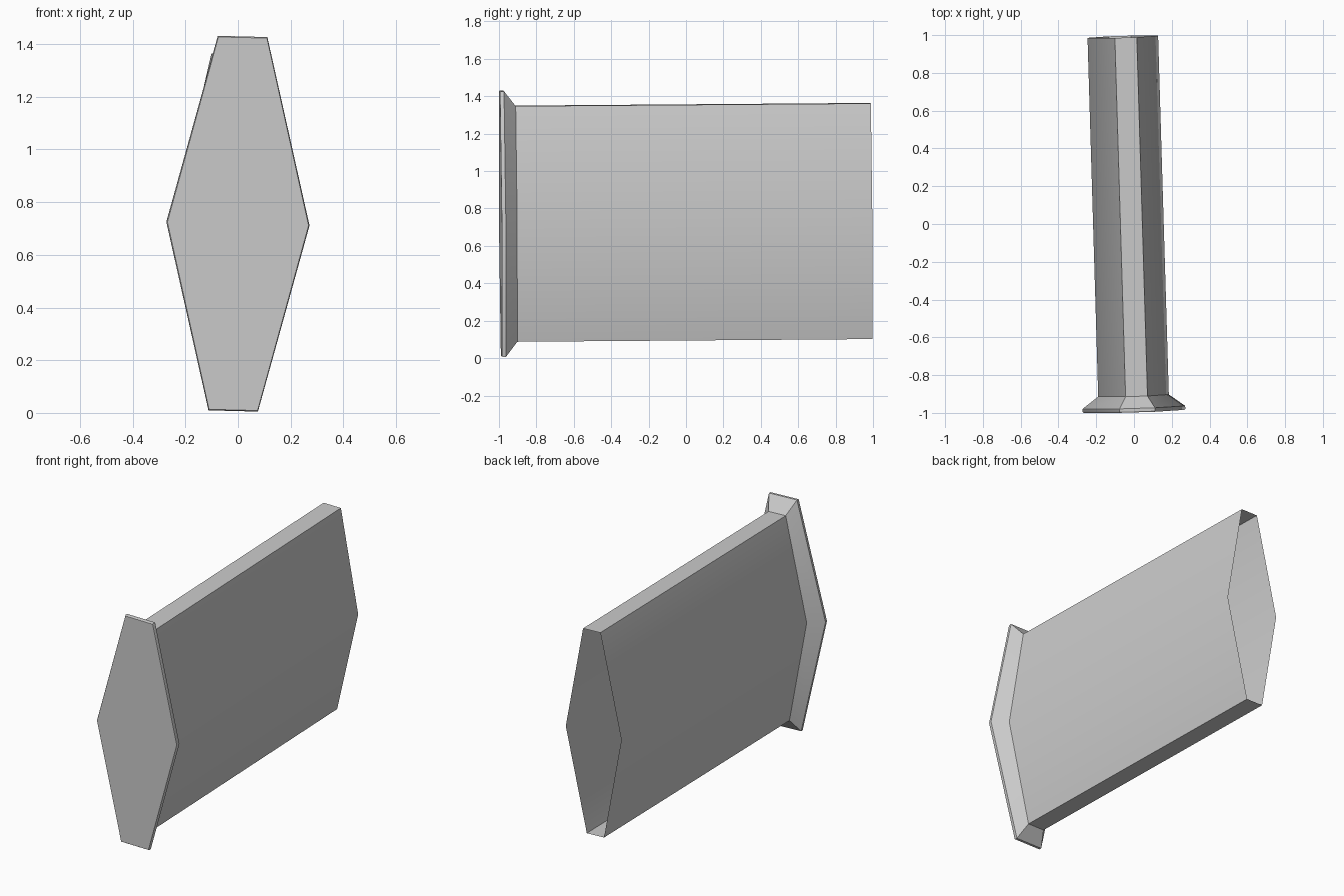
import bpy, bmesh
from mathutils import Euler, Vector

cube = bpy.data.objects.get("Cube")
if cube:
    bpy.data.objects.remove(cube, do_unlink=True)

grey = bpy.data.materials.new("plain grey")
grey.use_nodes = True
colour = (0.6, 0.6, 0.6, 1)
grey.diffuse_color = colour
grey.node_tree.nodes["Principled BSDF"].inputs["Base Color"].default_value = colour

TILT = Euler((0.0076, 0.025, 0.03))       # the whole part leans slightly
ORIGIN = Vector((0, -0.992, 0.718))       # centre of the front plate


def hexagon(bm, y, half_width, half_height, half_top):
    """Ring of six points: flat top and bottom, pointed sides."""
    outline = [(-half_top, half_height), (half_top, half_height), (half_width, 0),
               (half_top, -half_height), (-half_top, -half_height), (-half_width, 0)]
    return [bm.verts.new((x, y, z)) for x, z in outline]


def hex_shell(name, sections, cap_front=False):
    """Loft hexagons from front to back, leaving the back open."""
    bm = bmesh.new()
    rings = [hexagon(bm, *s) for s in sections]
    for a, b in zip(rings, rings[1:]):
        for i in range(6):
            j = (i + 1) % 6
            bm.faces.new((a[i], b[i], b[j], a[j]))
    if cap_front:
        bm.faces.new(rings[0])
    bm.normal_update()
    # face normals point outwards, away from the axis
    for f in bm.faces:
        c = f.calc_center_median()
        out = Vector((0, -1, 0)) if len(f.verts) == 6 else Vector((c.x, 0, c.z))
        if f.normal.dot(out) < 0:
            f.normal_flip()
    mesh = bpy.data.meshes.new(name)
    bm.to_mesh(mesh)
    bm.free()
    mesh.materials.append(grey)
    obj = bpy.data.objects.new(name, mesh)
    bpy.context.collection.objects.link(obj)
    obj.location = ORIGIN
    obj.rotation_euler = TILT
    bpy.ops.object.select_all(action="DESELECT")
    obj.select_set(True)
    bpy.context.view_layer.objects.active = obj
    bpy.ops.object.shade_smooth_by_angle(angle=0.55)
    return obj


TUBE = (0.187, 0.63, 0.058)
RIM = (0.272, 0.711, 0.094)

# flared front plate with a thin chamfered rim
hex_shell("front_flange", [(0, 0.268, 0.707, 0.092), (0.006, *RIM),
                           (0.021, *RIM), (0.084, *TUBE)], cap_front=True)
# long thin-walled tube, open at the back
hex_shell("hollow_body", [(0.084, *TUBE), (1.984, *TUBE)])
